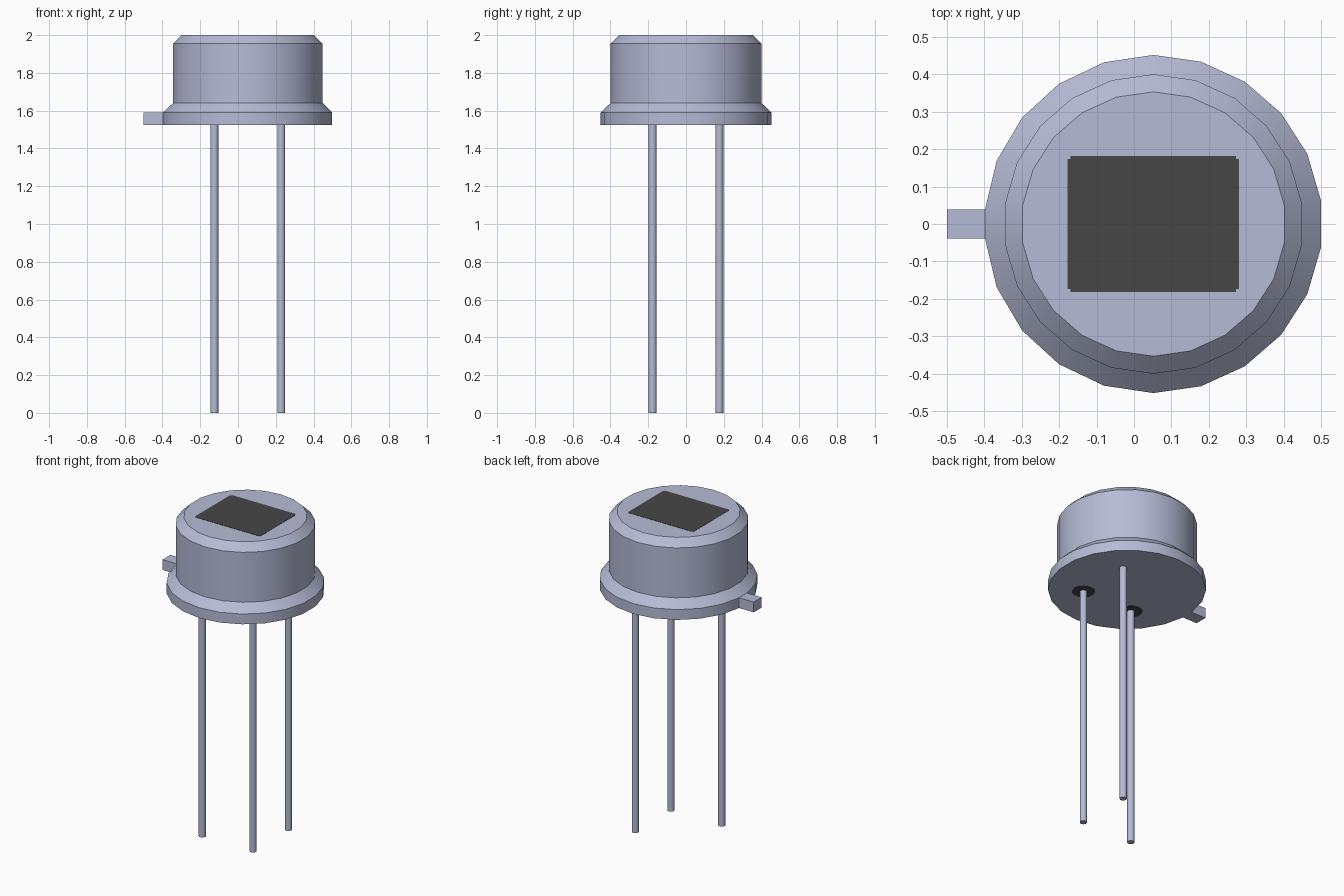
import bpy, bmesh, math

cube = bpy.data.objects.get("Cube")
if cube:
    bpy.data.objects.remove(cube, do_unlink=True)

CX = 0.052           # centre of the can (the tab sticks out towards -x)
BASE, FLANGE_TOP, TOP = 1.525, 1.59, 2.0
R = 0.4515           # flange radius
TAB = 0.039          # half width of the tab


def material(name, rgb):
    m = bpy.data.materials.new(name)
    m.use_nodes = True
    m.diffuse_color = (*rgb, 1)
    m.node_tree.nodes["Principled BSDF"].inputs["Base Color"].default_value = (*rgb, 1)
    return m


metal = material("blue grey metal", (0.47, 0.50, 0.67))
dark = material("dark grey", (0.062, 0.062, 0.062))


def loft(name, rings, mat, smooth=True):
    """Skin a stack of equal-length point rings, bottom to top, with capped ends."""
    bm = bmesh.new()
    loops = [[bm.verts.new(p) for p in ring] for ring in rings]
    for a, b in zip(loops, loops[1:]):
        for i in range(len(a)):
            j = (i + 1) % len(a)
            bm.faces.new((a[i], a[j], b[j], b[i]))
    bm.faces.new(loops[0][::-1])
    bm.faces.new(loops[-1])
    bmesh.ops.recalc_face_normals(bm, faces=bm.faces)
    me = bpy.data.meshes.new(name)
    bm.to_mesh(me)
    bm.free()
    me.materials.append(mat)
    ob = bpy.data.objects.new(name, me)
    bpy.context.collection.objects.link(ob)
    if smooth:
        bpy.ops.object.select_all(action='DESELECT')
        ob.select_set(True)
        bpy.context.view_layer.objects.active = ob
        bpy.ops.object.shade_smooth_by_angle(angle=math.radians(30))
    return ob


def ring(x, y, r, z, angles):
    return [(x + r * math.cos(math.radians(a)), y + r * math.sin(math.radians(a)), z)
            for a in angles]


def even(n, start=0):
    return [start + i * 360 / n for i in range(n)]


def prism(name, outline, z0, z1, mat):
    return loft(name, [[(x, y, z) for x, y in outline] for z in (z0, z1)], mat, False)


# Can: flange with a flat side for the tab, shoulder, wall and bevelled top
step = 180 / 11
regular = even(22, -90)
flange = [-90 + i * step for i in range(12)] + [90 + i * 17 for i in range(1, 6)] \
    + [185 + i * 17 for i in range(5)]
profile = [(R, BASE, flange), (R, FLANGE_TOP, flange), (0.40, 1.64, regular),
           (0.40, 1.955, regular), (0.353, TOP, regular)]
loft("can", [ring(CX, 0, r, z, a) for r, z, a in profile], metal)

# Locating tab
x_in = CX - R * math.cos(math.radians(5)) + 0.002
prism("locating_tab", [(-0.5, -TAB), (x_in, -TAB), (x_in, TAB), (-0.5, TAB)],
      BASE, FLANGE_TOP, metal)

# Window on top, with small notched corners
W, H, N = 0.229, 0.182, 0.008
quarter = [(W, H - N), (W - N, H - N), (W - N, H)]
outline = quarter + [(-x, y) for x, y in quarter[::-1]]
outline += [(-x, -y) for x, y in outline]
prism("window", [(CX + x, y) for x, y in outline], TOP - 0.001, TOP + 0.0015, dark)

# Three pins, two of them through insulating discs
P = 0.177
pins = {"front_left": (P, -P, True), "front_right": (-P, -P, True),
        "back_left": (P, P, False)}
for name, (x, y, insulated) in pins.items():
    loft(name + "_pin", [ring(CX + x, y, 0.021, z, even(16)) for z in (0, BASE + 0.003)], metal)
    if insulated:
        loft(name + "_insulator", [ring(CX + x, y, 0.066, z, even(20))
                                   for z in (BASE - 0.0015, BASE + 0.001)], dark)
